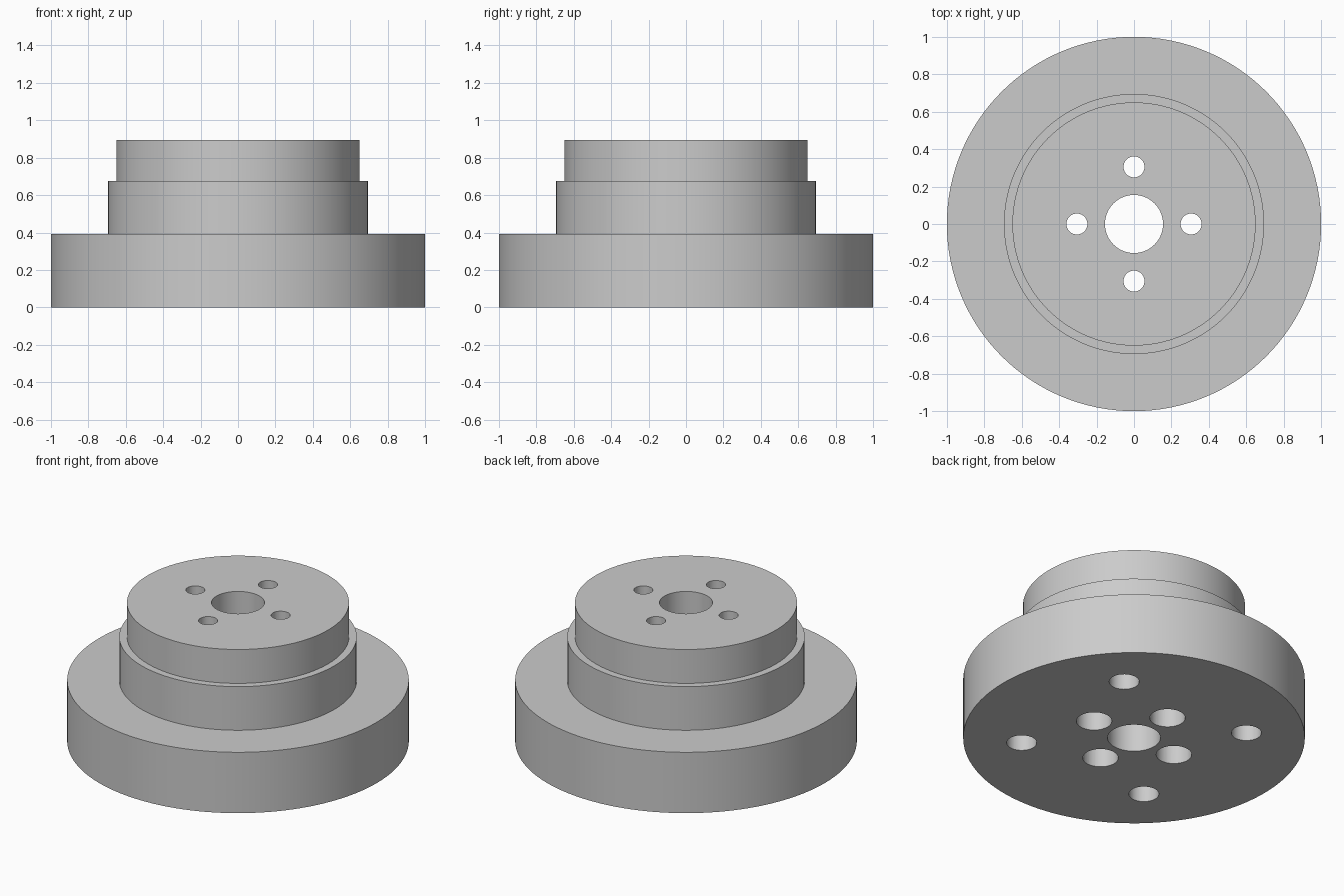
import bpy
import bmesh
from math import cos, sin, radians, tau
from mathutils import Matrix, Vector

default_cube = bpy.data.objects.get("Cube")
if default_cube:
    bpy.data.objects.remove(default_cube, do_unlink=True)

BASE_TOP, COLLAR_TOP, HUB_TOP = 0.393, 0.675, 0.894
BORE, BOLT_CIRCLE, POCKET_CIRCLE = 0.155, 0.305, 0.66


def new_object(name, bm):
    mesh = bpy.data.meshes.new(name)
    bmesh.ops.recalc_face_normals(bm, faces=bm.faces)
    bm.to_mesh(mesh)
    bm.free()
    obj = bpy.data.objects.new(name, mesh)
    bpy.context.collection.objects.link(obj)
    return obj


def lathe(name, profile, steps):
    """Revolve a closed (radius, height) profile around z."""
    bm = bmesh.new()
    verts = [bm.verts.new((r, 0, z)) for r, z in profile]
    edges = [bm.edges.new((v, verts[i - 1])) for i, v in enumerate(verts)]
    bmesh.ops.spin(bm, geom=verts + edges, cent=(0, 0, 0), axis=(0, 0, 1),
                   angle=tau, steps=steps)
    bmesh.ops.remove_doubles(bm, verts=bm.verts, dist=0.0001)
    return new_object(name, bm)


def add_hole_ring(bm, radius, circle, start, bottom, top):
    """Add four upright cylinders spaced evenly on a circle."""
    for i in range(4):
        a = radians(start) + i * tau / 4
        centre = Vector((circle * cos(a), circle * sin(a), (bottom + top) / 2))
        bmesh.ops.create_cone(bm, cap_ends=True, segments=48, radius1=radius,
                              radius2=radius, depth=top - bottom,
                              matrix=Matrix.Translation(centre))


def cut(obj, cutter):
    cutter.hide_render = True
    mod = obj.modifiers.new("holes", "BOOLEAN")
    mod.operation, mod.solver, mod.object = "DIFFERENCE", "EXACT", cutter
    bpy.ops.object.modifier_apply(modifier=mod.name)
    bpy.data.objects.remove(cutter, do_unlink=True)


# Stepped body: wide base, collar and hub around a central bore
body = lathe("stepped_hub", [
    (BORE, 0), (1, 0), (1, BASE_TOP), (0.695, BASE_TOP),
    (0.695, COLLAR_TOP), (0.65, COLLAR_TOP), (0.65, HUB_TOP), (BORE, HUB_TOP),
], 128)
bpy.ops.object.select_all(action="DESELECT")
bpy.context.view_layer.objects.active = body
body.select_set(True)

# Underside: bolt head recesses and blind pockets on the diagonals
recesses = bmesh.new()
add_hole_ring(recesses, 0.104, BOLT_CIRCLE, 0, -0.1, BASE_TOP)
add_hole_ring(recesses, 0.088, POCKET_CIRCLE, 45, -0.1, 0.28)
cut(body, new_object("recess_cutter", recesses))

# Bolt holes running right through
bolts = bmesh.new()
add_hole_ring(bolts, 0.056, BOLT_CIRCLE, 0, -0.1, HUB_TOP + 0.1)
cut(body, new_object("bolt_hole_cutter", bolts))

# Plain grey finish
grey = bpy.data.materials.new("light_grey")
grey.use_nodes = True
colour = (0.6, 0.6, 0.6, 1)
grey.diffuse_color = colour
grey.node_tree.nodes["Principled BSDF"].inputs["Base Color"].default_value = colour
body.data.materials.clear()
body.data.materials.append(grey)
bpy.ops.object.shade_smooth_by_angle(angle=radians(30))
